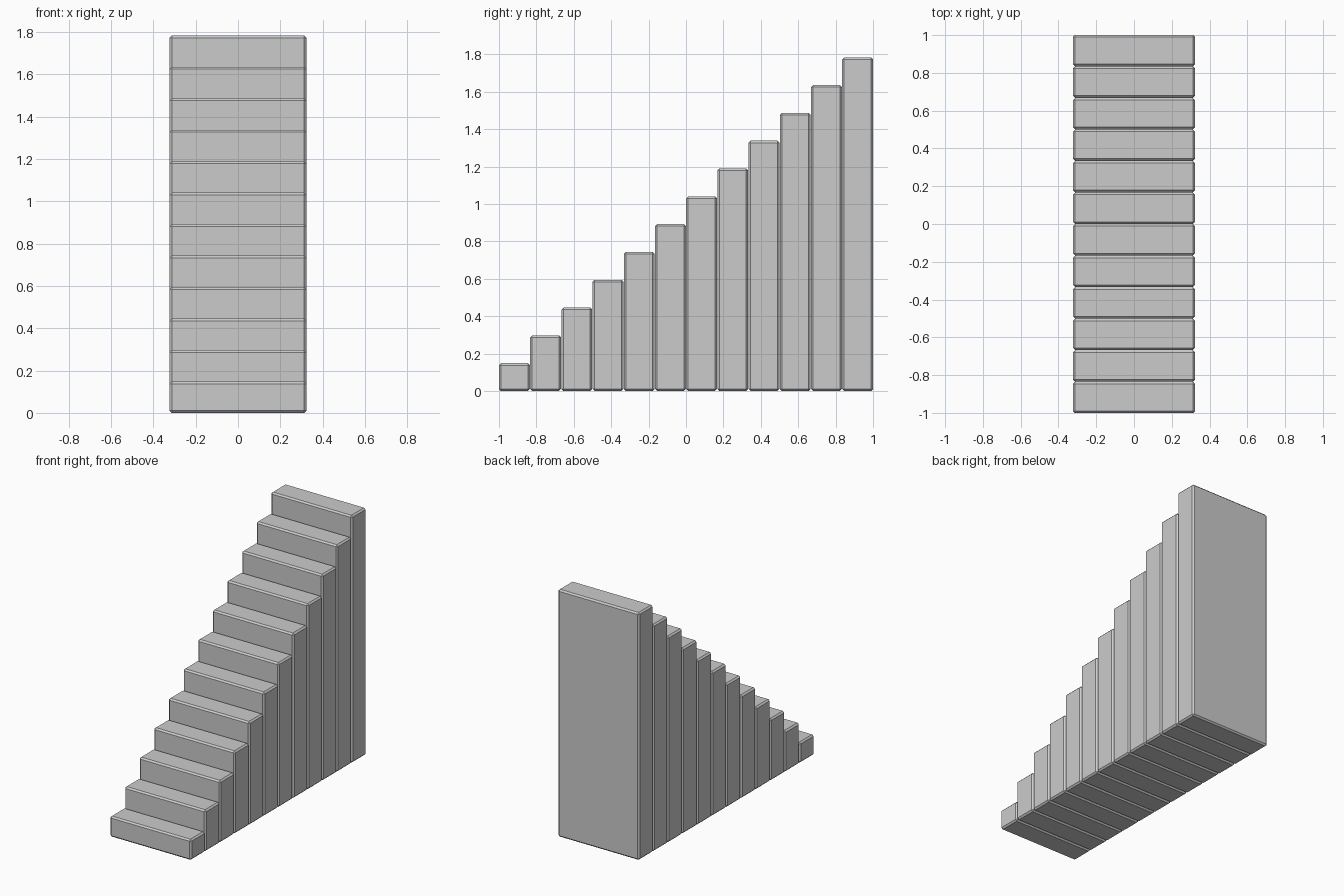
import bpy

if "Cube" in bpy.data.objects:
    bpy.data.objects.remove(bpy.data.objects["Cube"])

STEPS = 12
WIDTH = 0.648
RISE = 0.1487
DEPTH = 0.165
PITCH = (2.0 - DEPTH) / (STEPS - 1)
CHAMFER = 0.011


def block(name, size, centre):
    """Box with every edge chamfered."""
    bpy.ops.mesh.primitive_cube_add(size=1, location=centre)
    ob = bpy.context.object
    ob.name = name
    ob.scale = size
    bpy.ops.object.transform_apply(location=False, rotation=False, scale=True)
    bevel = ob.modifiers.new("chamfer", "BEVEL")
    bevel.width = CHAMFER
    bevel.segments = 1
    bevel.limit_method = 'NONE'
    return ob


# Solid steps, each one riser taller, climbing from front to back
for i in range(STEPS):
    height = RISE * (i + 1)
    y = -1.0 + DEPTH / 2 + i * PITCH
    block(f"step_{i + 1:02d}", (WIDTH, DEPTH, height), (0, y, height / 2))
